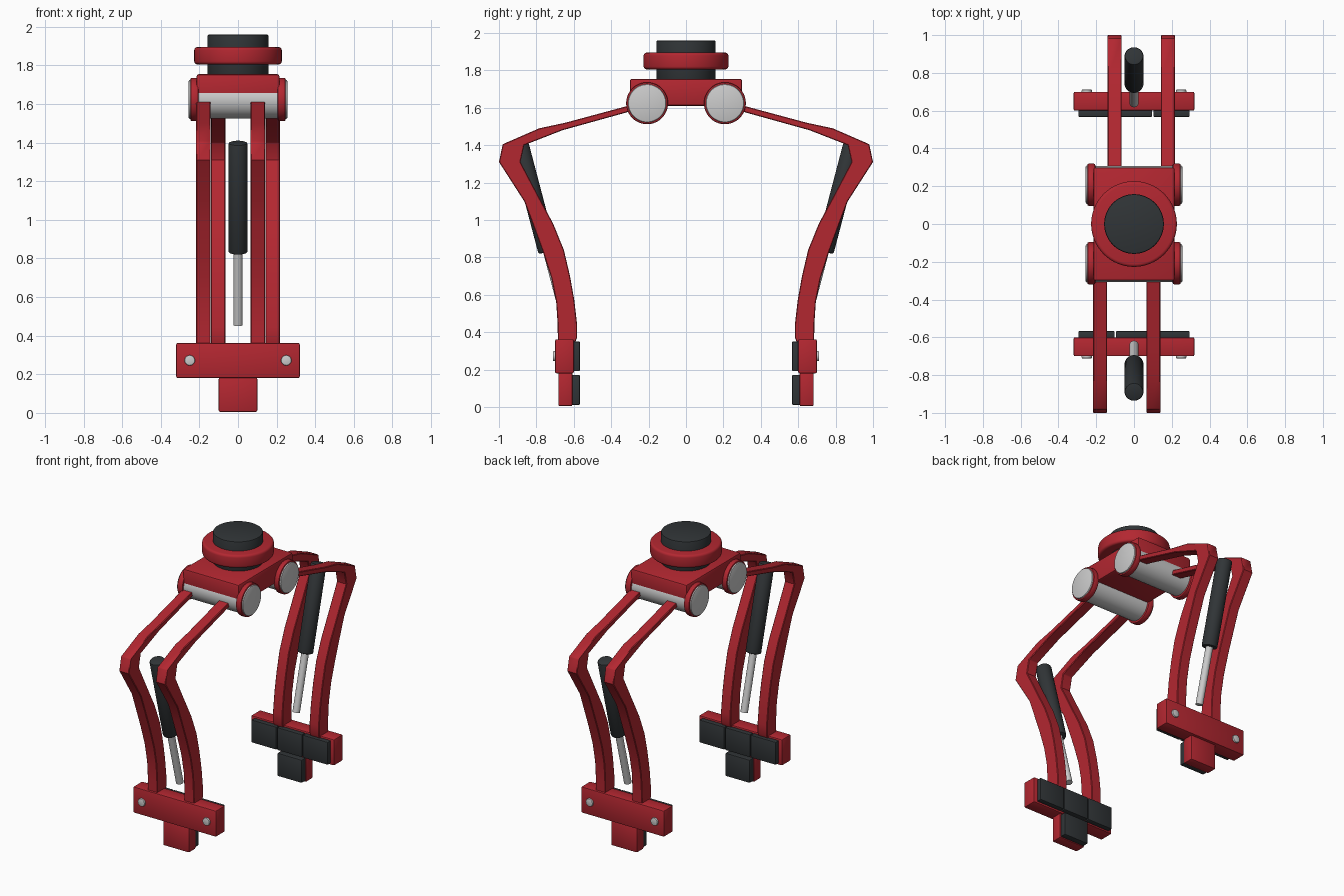
import bpy, bmesh, math
from mathutils import Matrix, Vector

if "Cube" in bpy.data.objects:
    bpy.data.objects.remove(bpy.data.objects["Cube"])


def material(name, color):
    m = bpy.data.materials.new(name)
    m.diffuse_color = color
    m.use_nodes = True
    m.node_tree.nodes["Principled BSDF"].inputs["Base Color"].default_value = m.diffuse_color
    return m


RED = material("red_paint", (0.45, 0.02, 0.03, 1))
DARK = material("dark_rubber", (0.03, 0.035, 0.038, 1))
GREY = None


def finish(bm, name, mat, bevel=0.0, segments=2):
    """Bevel sharp edges, shade and link the part."""
    bm.normal_update()
    if bevel:
        sharp = [e for e in bm.edges if e.calc_face_angle(0) > math.radians(50)]
        bmesh.ops.bevel(bm, geom=sharp, offset=bevel, segments=segments,
                        profile=0.5, affect='EDGES', clamp_overlap=True)
    bmesh.ops.recalc_face_normals(bm, faces=bm.faces)
    me = bpy.data.meshes.new(name)
    bm.to_mesh(me)
    bm.free()
    me.shade_smooth()
    me.set_sharp_from_angle(angle=math.radians(35))
    if mat:
        me.materials.append(mat)
    ob = bpy.data.objects.new(name, me)
    bpy.context.collection.objects.link(ob)
    return ob


def box(name, lo, hi, mat, bevel=0.008):
    bm = bmesh.new()
    lo, hi = Vector(lo), Vector(hi)
    size = hi - lo
    bmesh.ops.create_cube(bm, size=1, matrix=Matrix.Translation((lo + hi) / 2)
                          @ Matrix.Diagonal((*size, 1)))
    return finish(bm, name, mat, bevel)


def rod(name, a, b, r, mat, r2=None, bevel=0.0, segments=2, sides=48):
    """Cylinder from point a to point b."""
    a, b = Vector(a), Vector(b)
    d = b - a
    bm = bmesh.new()
    rot = d.to_track_quat('Z', 'Y').to_matrix().to_4x4()
    bmesh.ops.create_cone(bm, cap_ends=True, segments=sides, radius1=r,
                          radius2=r if r2 is None else r2, depth=d.length,
                          matrix=Matrix.Translation((a + b) / 2) @ rot)
    return finish(bm, name, mat, bevel, segments)


def bar(name, profile, x0, x1, mat):
    """Side profile (y, z) extruded along x."""
    bm = bmesh.new()
    f = bm.faces.new([bm.verts.new((x0, y, z)) for y, z in profile])
    ext = bmesh.ops.extrude_face_region(bm, geom=[f])
    verts = [v for v in ext['geom'] if isinstance(v, bmesh.types.BMVert)]
    bmesh.ops.translate(bm, verts=verts, vec=(x1 - x0, 0, 0))
    return finish(bm, name, mat, 0.004, 1)


# Wrist mount and body
box("body", (-0.215, -0.3, 1.61), (0.215, 0.3, 1.755), RED, 0.012)
rod("mount_core", (0, 0, 1.74), (0, 0, 1.96), 0.158, DARK, bevel=0.008, sides=64)
rod("mount_collar", (0, 0, 1.805), (0, 0, 1.895), 0.227, RED, bevel=0.016,
    segments=3, sides=64)

# Everything below is made for the back arm, then turned half round
arm = []

# Hinge barrel with flanges and domed caps
Y, Z = 0.208, 1.624
arm.append(rod("hinge_barrel", (-0.21, Y, Z), (0.21, Y, Z), 0.098, GREY))
for s, side in ((-1, "left"), (1, "right")):
    arm.append(rod("hinge_flange_" + side, (s * 0.205, Y, Z), (s * 0.247, Y, Z),
                   0.112, RED, bevel=0.008))
    arm.append(rod("hinge_cap_" + side, (s * 0.235, Y, Z), (s * 0.256, Y, Z),
                   0.102, GREY, bevel=0.008))

# Bent arm bars
outer = [(0.22, 1.632), (0.30, 1.613), (0.645, 1.52), (0.785, 1.49), (0.98, 1.405),
         (1.0, 1.31), (0.865, 1.1), (0.82, 0.98), (0.765, 0.83), (0.72, 0.69),
         (0.694, 0.56), (0.686, 0.44), (0.685, 0.3)]
inner = [(0.615, 0.3), (0.582, 0.37), (0.582, 0.44), (0.597, 0.57), (0.62, 0.7),
         (0.653, 0.84), (0.71, 0.98), (0.785, 1.12), (0.885, 1.31), (0.865, 1.4),
         (0.66, 1.48), (0.30, 1.58), (0.22, 1.6)]
for side, x in (("left", -0.14), ("right", 0.142)):
    arm.append(bar("arm_bar_" + side, outer + inner, x, x + 0.075, RED))

# Piston between the bars
arm.append(rod("piston_sleeve", (0, 0.74, 0.83), (0, 0.89, 1.4), 0.05, DARK,
               bevel=0.01, sides=32))
arm.append(rod("piston_rod", (0, 0.641, 0.455), (0, 0.745, 0.85), 0.024, GREY, sides=24))

# Gripping foot, bolts and rubber pads
arm.append(box("foot_plate", (-0.32, 0.6, 0.18), (0.32, 0.7, 0.362), RED))
arm.append(box("foot_tab", (-0.1, 0.607, 0.005), (0.1, 0.683, 0.184), RED))
for x in (-0.25, 0.25):
    arm.append(rod("foot_bolt", (x, 0.69, 0.272), (x, 0.712, 0.272), 0.027, GREY,
                   bevel=0.005, sides=24))
for x in (-0.198, 0, 0.198):
    arm.append(box("foot_pad", (x - 0.096, 0.567, 0.192), (x + 0.096, 0.605, 0.35),
                   DARK, 0.005))
arm.append(box("tab_pad", (-0.094, 0.567, 0.012), (0.094, 0.612, 0.172), DARK, 0.005))

# Front arm: half-turn copy
for ob in arm:
    twin = ob.copy()
    twin.name = "front_" + ob.name
    twin.rotation_euler = (0, 0, math.pi)
    bpy.context.collection.objects.link(twin)
    ob.name = "back_" + ob.name
